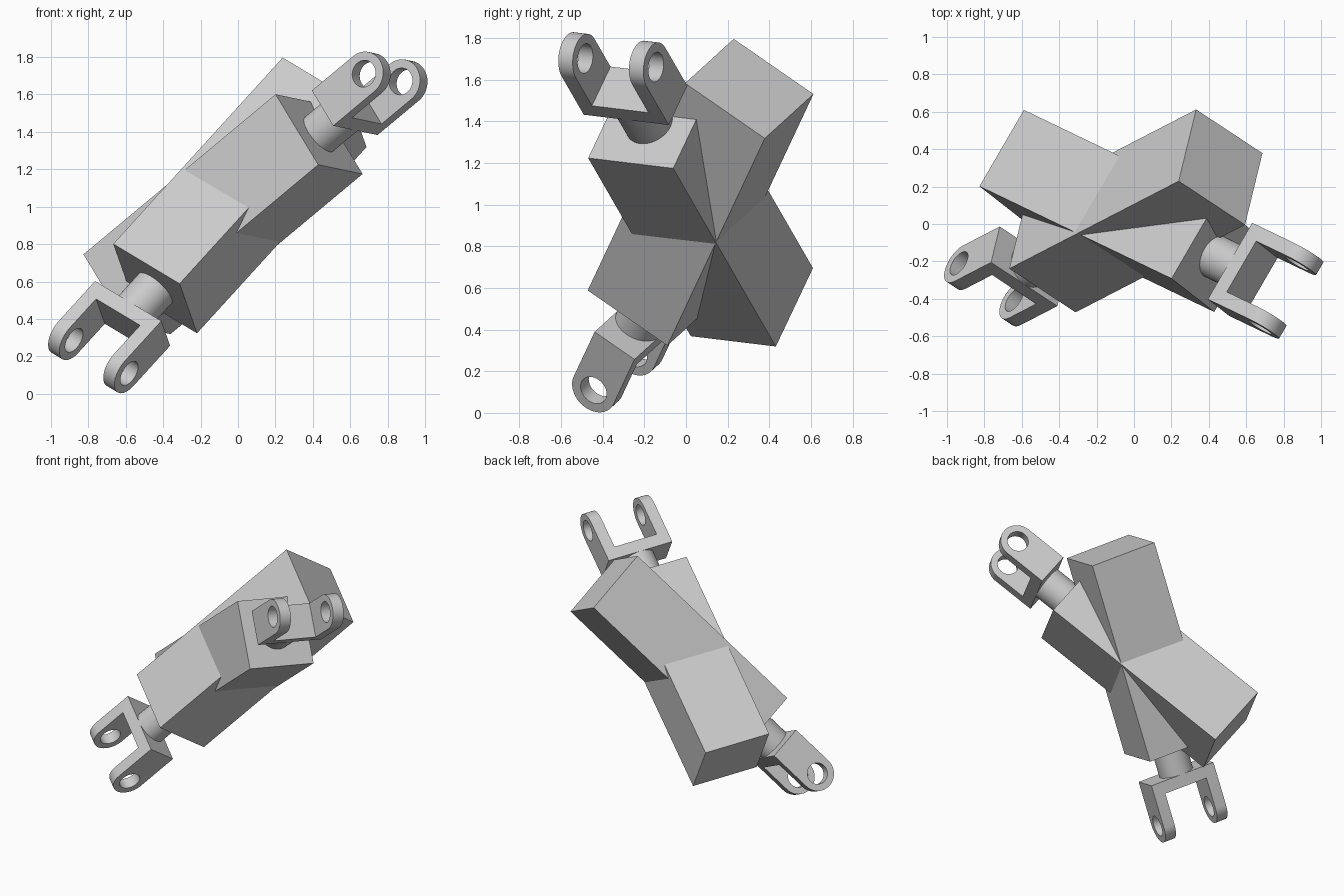
import bpy, bmesh, math
from mathutils import Matrix, Vector

cube = bpy.data.objects.get("Cube")
if cube:
    bpy.data.objects.remove(cube, do_unlink=True)

SIDE = 0.475           # square section of each bar
HALF = SIDE * 1.5      # half length of each bar
R = SIDE / 4           # shaft radius and clevis half depth
BASE, FLOOR, PIN = 0.19, 0.275, 0.497   # clevis distances from the bar end
LUG = 0.08             # lug thickness

grey = bpy.data.materials.new("light_grey")
grey.use_nodes = True
colour = (0.6, 0.6, 0.6, 1)
grey.diffuse_color = colour
grey.node_tree.nodes["Principled BSDF"].inputs["Base Color"].default_value = colour


def frame(centre, axis, across):
    """Matrix with local x along the bar and local y across the clevis."""
    x = Vector(axis).normalized()
    y = Vector(across)
    y = (y - x * y.dot(x)).normalized()
    m = Matrix((x, y, x.cross(y))).transposed().to_4x4()
    m.translation = centre
    return m


def finish(name, bm, m):
    bmesh.ops.recalc_face_normals(bm, faces=bm.faces)
    me = bpy.data.meshes.new(name)
    bm.to_mesh(me)
    bm.free()
    me.transform(m)
    me.materials.append(grey)
    ob = bpy.data.objects.new(name, me)
    bpy.context.collection.objects.link(ob)
    return ob


def box(name, m, lo, hi):
    bm = bmesh.new()
    bmesh.ops.create_cube(bm, size=1)
    lo, hi = Vector(lo), Vector(hi)
    for v in bm.verts:
        v.co = [(lo[i] + hi[i]) / 2 + v.co[i] * (hi[i] - lo[i]) for i in range(3)]
    return finish(name, bm, m)


def cylinder(name, m, radius, depth, place):
    bm = bmesh.new()
    bmesh.ops.create_cone(bm, cap_ends=True, segments=48, radius1=radius,
                          radius2=radius, depth=depth, matrix=place)
    return finish(name, bm, m)


def activate(ob):
    bpy.ops.object.select_all(action='DESELECT')
    ob.select_set(True)
    bpy.context.view_layer.objects.active = ob


def smooth(ob):
    activate(ob)
    bpy.ops.object.shade_smooth_by_angle(angle=math.radians(30))


def cut(ob, cutter):
    cutter.hide_render = True
    mod = ob.modifiers.new("cut", 'BOOLEAN')
    mod.operation, mod.solver, mod.object = 'DIFFERENCE', 'EXACT', cutter
    activate(ob)
    bpy.ops.object.modifier_apply(modifier=mod.name)
    bpy.data.objects.remove(cutter, do_unlink=True)


def clevis(name, m):
    # round-ended side profile, extruded across the full width
    pts = [(HALF + BASE, R), (HALF + BASE, -R)]
    for i in range(25):
        a = math.pi * (i / 24 - 0.5)
        pts.append((HALF + PIN + R * math.cos(a), R * math.sin(a)))
    bm = bmesh.new()
    face = bm.faces.new([bm.verts.new((x, -SIDE / 2, z)) for x, z in pts])
    ext = bmesh.ops.extrude_face_region(bm, geom=[face])
    bmesh.ops.translate(bm, vec=(0, SIDE, 0),
                        verts=[g for g in ext["geom"] if isinstance(g, bmesh.types.BMVert)])
    ob = finish(name, bm, m)
    # gap between the lugs, then the pin hole through both
    gap = SIDE / 2 - LUG
    cut(ob, box("gap_cutter", m, (HALF + FLOOR, -gap, -0.3), (HALF + 0.9, gap, 0.3)))
    hole = Matrix.Translation((HALF + PIN, 0, 0)) @ Matrix.Rotation(math.pi / 2, 4, 'X')
    cut(ob, cylinder("pin_cutter", m, 0.072, 1, hole))
    smooth(ob)


def link(label, m):
    s = SIDE / 2
    box(label + "_bar", m, (-HALF, -s, -s), (HALF, s, s))
    start, end = HALF - 0.02, HALF + BASE + 0.02
    place = Matrix.Translation(((start + end) / 2, 0, 0)) @ Matrix.Rotation(math.pi / 2, 4, 'Y')
    smooth(cylinder(label + "_shaft", m, R, end - start, place))
    clevis(label + "_clevis", m)


# two crossed bars, each with a clevis on its front end
link("lower", frame((0.01, 0.07, 1.06), (-0.91, -0.47, -1.0), (0.36, -0.24, -0.22)))
link("upper", frame((-0.08, 0.07, 0.96), (1.02, -0.49, 0.85), (0.23, 0.40, -0.05)))
